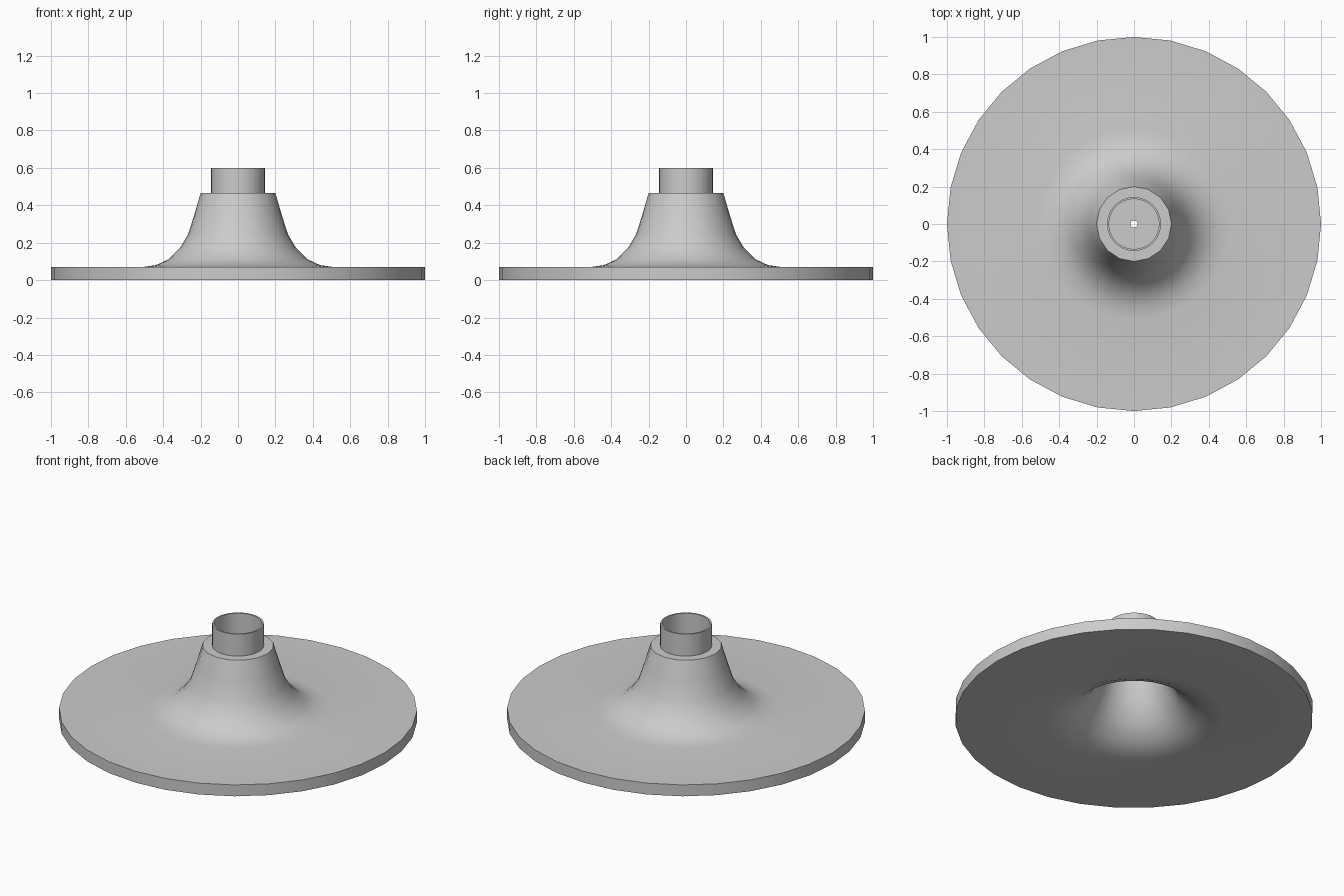
import bpy, bmesh, math

if "Cube" in bpy.data.objects:
    bpy.data.objects.remove(bpy.data.objects["Cube"], do_unlink=True)

grey = bpy.data.materials.new("plain grey")
grey.use_nodes = True
colour = (0.6, 0.6, 0.6, 1)
grey.diffuse_color = colour
grey.node_tree.nodes["Principled BSDF"].inputs["Base Color"].default_value = colour

SIDES = 32


def lathe(name, profile, facet_radius=0.0):
    """Turn a closed (radius, height) profile; rings inside facet_radius get half the sides."""
    bm = bmesh.new()
    rings = []
    for r, z in profile:
        ring = []
        for i in range(SIDES):
            a = math.tau * i / SIDES
            k = math.cos(math.tau / SIDES) if i % 2 and r < facet_radius else 1
            ring.append(bm.verts.new((r * k * math.cos(a), r * k * math.sin(a), z)))
        rings.append(ring)
    for n, ring in enumerate(rings):
        above = rings[(n + 1) % len(rings)]
        for i in range(SIDES):
            j = (i + 1) % SIDES
            bm.faces.new((ring[i], ring[j], above[j], above[i]))
    bmesh.ops.recalc_face_normals(bm, faces=bm.faces)
    mesh = bpy.data.meshes.new(name)
    bm.to_mesh(mesh)
    bm.free()
    mesh.materials.append(grey)
    obj = bpy.data.objects.new(name, mesh)
    bpy.context.collection.objects.link(obj)
    bpy.ops.object.select_all(action="DESELECT")
    obj.select_set(True)
    bpy.context.view_layer.objects.active = obj
    bpy.ops.object.shade_smooth_by_angle(angle=math.radians(35))
    return obj


# Flared disc: outer skin from the centre hole to the rim, then the hollow underside
outer = [(0.02, 0.465), (0.2, 0.465), (0.235, 0.345), (0.267, 0.245), (0.31, 0.172),
         (0.37, 0.112), (0.44, 0.08), (0.51, 0.07), (1, 0.07)]
inner = [(1, 0), (0.5, 0), (0.42, 0.012), (0.335, 0.05), (0.255, 0.125),
         (0.203, 0.22), (0.17, 0.325), (0.15, 0.4), (0.02, 0.4)]
lathe("flared_disc", outer + inner, facet_radius=0.21)

# Thin-walled tube on top of the hub
lathe("top_tube", [(0.144, 0.46), (0.144, 0.6), (0.134, 0.6), (0.134, 0.46)])
